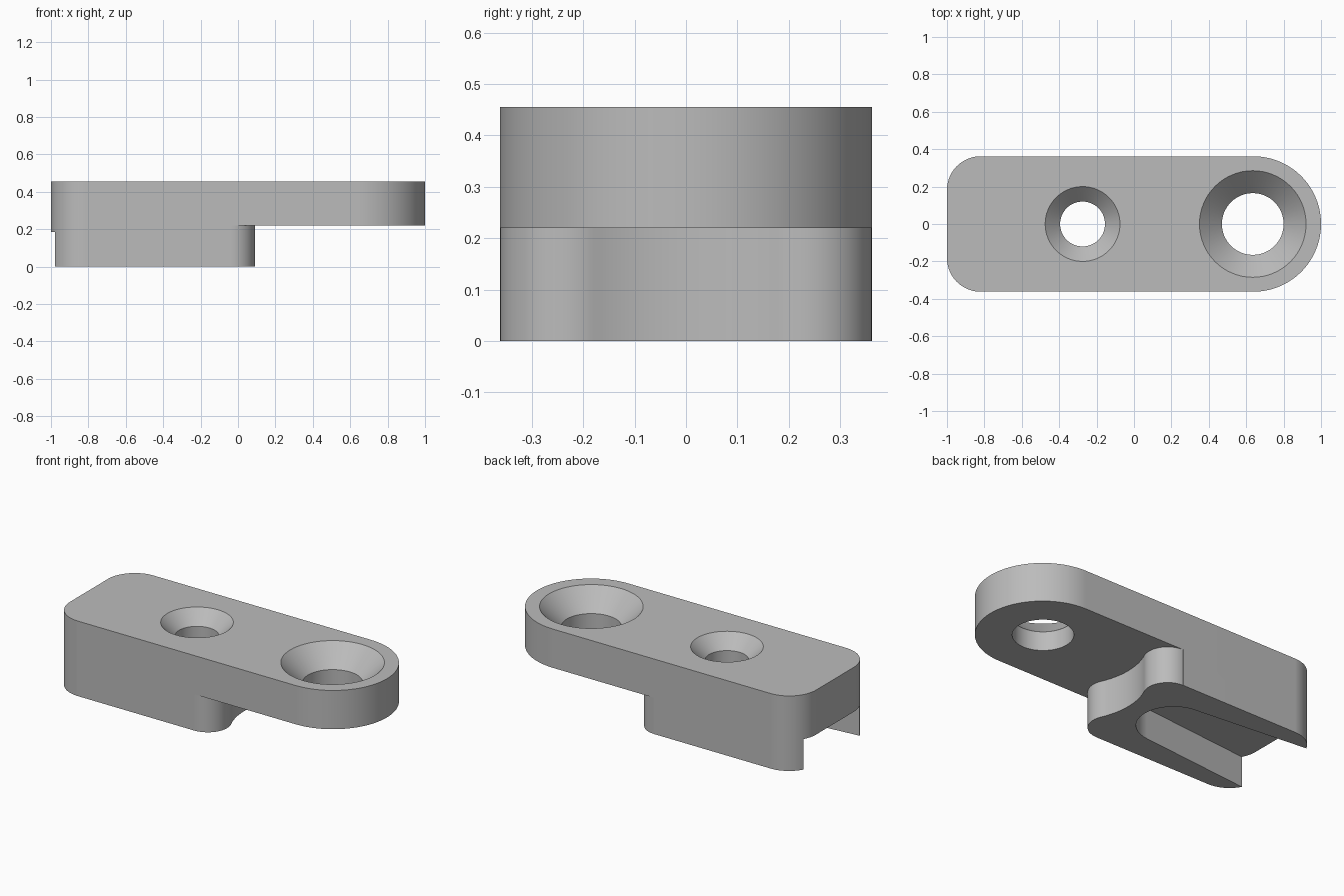
import bpy
import bmesh
from math import radians, degrees, cos, sin, atan2

cube = bpy.data.objects.get("Cube")
if cube:
    bpy.data.objects.remove(cube, do_unlink=True)

TOP, HALF = 0.455, 0.362      # overall height, half width
STEP, ROOF = 0.22, 0.185      # underside of the arm, roof of the slot

grey = bpy.data.materials.new("plain grey")
grey.use_nodes = True
colour = (0.5, 0.5, 0.5, 1)
grey.diffuse_color = colour
grey.node_tree.nodes["Principled BSDF"].inputs["Base Color"].default_value = colour


def arc(cx, cy, r, start, end, steps=24):
    angles = [radians(start + (end - start) * i / steps) for i in range(steps + 1)]
    return [(cx + r * cos(a), cy + r * sin(a)) for a in angles]


def loft(name, rings):
    """Closed solid through equal rings, each given as (outline, height)."""
    bm = bmesh.new()
    loops = [[bm.verts.new((x, y, z)) for x, y in pts] for pts, z in rings]
    n = len(loops[0])
    for low, high in zip(loops, loops[1:]):
        for i in range(n):
            j = (i + 1) % n
            bm.faces.new((low[i], low[j], high[j], high[i]))
    bm.faces.new(loops[0])
    bm.faces.new(loops[-1])
    bmesh.ops.recalc_face_normals(bm, faces=bm.faces)
    mesh = bpy.data.meshes.new(name)
    bm.to_mesh(mesh)
    bm.free()
    mesh.materials.append(grey)
    obj = bpy.data.objects.new(name, mesh)
    bpy.context.collection.objects.link(obj)
    return obj


def prism(name, outline, z0, z1):
    return loft(name, [(outline, z0), (outline, z1)])


def countersunk_cutter(name, x, hole, head):
    """Through hole with a 45 degree conical seat, overshooting the top."""
    levels = [(hole, -0.1), (hole, TOP - (head - hole)), (head + 0.05, TOP + 0.05)]
    return loft(name, [(arc(x, 0, r, 0, 360 * 63 / 64, 63), z) for r, z in levels])


# Full-height body: round at one end, small corner radii at the other
corner = 0.18
body_outline = (arc(1 - HALF, 0, HALF, -90, 90, 64)
                + arc(corner - 1, HALF - corner, corner, 90, 180)
                + arc(corner - 1, corner - HALF, corner, 180, 270))
body = prism("bracket_body", body_outline, 0, TOP)

# Relief under the arm, leaving two lobes with a shallow hollow between
lobe_x, lobe_y, lobe_r = -0.04, 0.2315, 0.13
hollow_x, hollow_r = 0.473, 0.433
phi = degrees(atan2(lobe_y, hollow_x - lobe_x))
relief_outline = (arc(lobe_x, lobe_y, lobe_r, 90, -phi)
                  + arc(hollow_x, 0, hollow_r, 180 - phi, 180 + phi)[1:-1]
                  + arc(lobe_x, -lobe_y, lobe_r, phi, -90)
                  + [(lobe_x, -0.5), (1.2, -0.5), (1.2, 0.5), (lobe_x, 0.5)])

# Flared slot underneath, open at the square end
slot_outline = arc(-0.275, 0, 0.2, -84.5, 84.5, 48) + [(-1.1, 0.28), (-1.1, -0.28)]

cutters = [
    prism("arm_relief_cutter", relief_outline, -0.1, STEP),
    prism("slot_cutter", slot_outline, -0.1, ROOF),
    countersunk_cutter("small_hole_cutter", -0.275, 0.12, 0.2),
    countersunk_cutter("large_hole_cutter", 0.635, 0.165, 0.285),
]

# Cut the body, then discard the cutters
bpy.ops.object.select_all(action="DESELECT")
bpy.context.view_layer.objects.active = body
body.select_set(True)
for cutter in cutters:
    cutter.hide_render = True
    mod = body.modifiers.new(cutter.name, "BOOLEAN")
    mod.operation = "DIFFERENCE"
    mod.solver = "EXACT"
    mod.object = cutter
    bpy.ops.object.modifier_apply(modifier=mod.name)
    bpy.data.objects.remove(cutter, do_unlink=True)

bpy.ops.object.shade_smooth_by_angle(angle=radians(30))
weighted = body.modifiers.new("even_normals", "WEIGHTED_NORMAL")
weighted.keep_sharp = True
